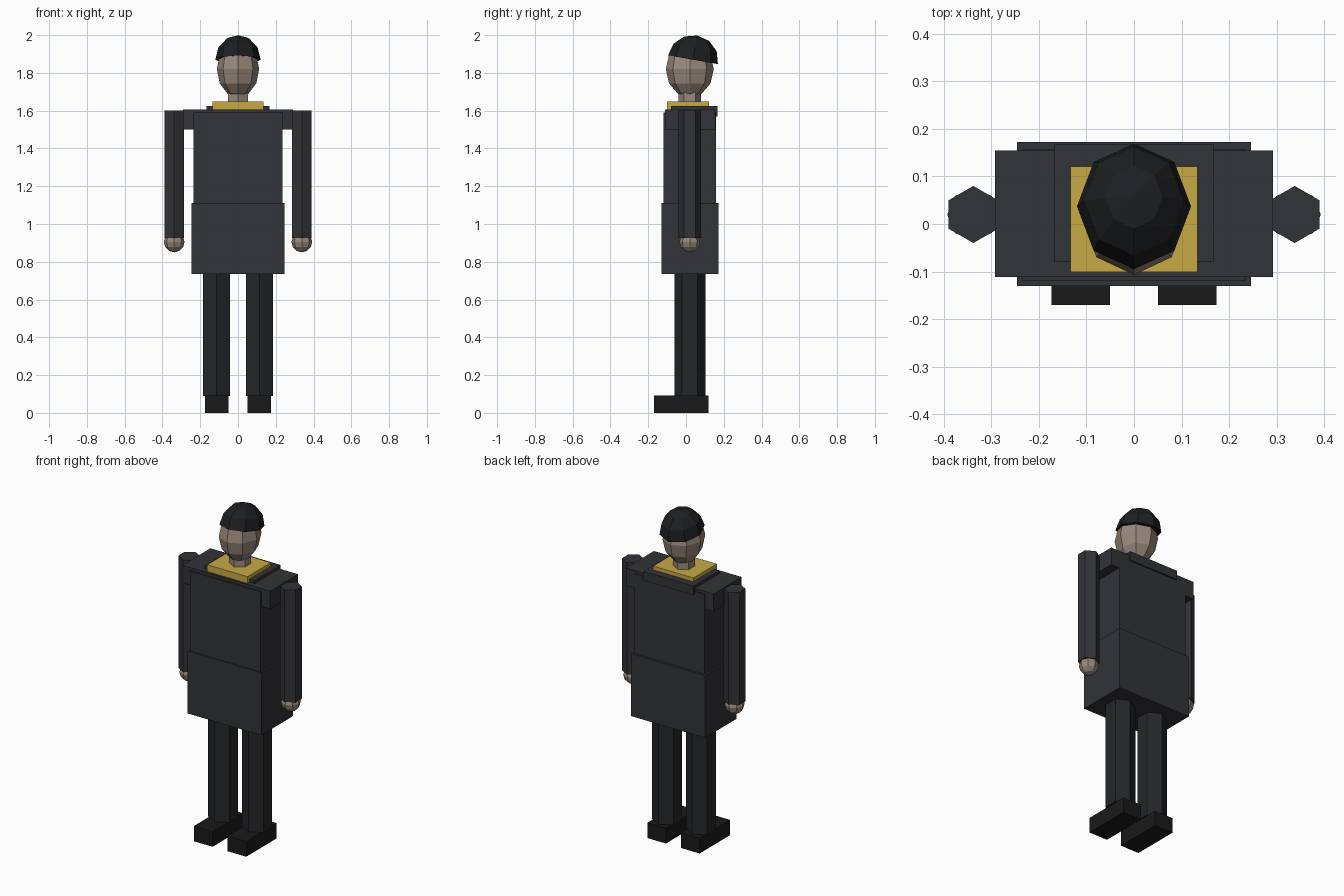
import bpy, bmesh, math
from mathutils import Matrix

if "Cube" in bpy.data.objects:
    bpy.data.objects.remove(bpy.data.objects["Cube"])


def material(name, r, g, b):
    m = bpy.data.materials.new(name)
    m.diffuse_color = (r, g, b, 1)
    m.use_nodes = True
    m.node_tree.nodes["Principled BSDF"].inputs["Base Color"].default_value = m.diffuse_color
    return m


COAT = material("coat_cloth", 0.032, 0.033, 0.038)
TROUSER = material("trouser_cloth", 0.018, 0.019, 0.021)
LEATHER = material("leather", 0.010, 0.010, 0.011)
HAIR = material("hair_black", 0.012, 0.013, 0.015)
SKIN = material("skin_tone", 0.32, 0.25, 0.20)
GOLD = material("gold_cloth", 0.58, 0.40, 0.06)


def finish(bm, name, mat):
    bmesh.ops.recalc_face_normals(bm, faces=bm.faces)
    me = bpy.data.meshes.new(name)
    bm.to_mesh(me)
    bm.free()
    me.materials.append(mat)
    ob = bpy.data.objects.new(name, me)
    bpy.context.collection.objects.link(ob)
    return ob


def box(name, x, y, z, mat):
    """Box given as (min, max) along each axis."""
    bm = bmesh.new()
    mid = [(a + b) / 2 for a, b in (x, y, z)]
    size = [b - a for a, b in (x, y, z)]
    bmesh.ops.create_cube(bm, size=1, matrix=Matrix.Translation(mid) @ Matrix.Diagonal((*size, 1)))
    return finish(bm, name, mat)


def hex_post(name, x, y, z, radius, mat):
    """Six-sided post with corners to front and back."""
    bm = bmesh.new()
    m = Matrix.Translation((x, y, (z[0] + z[1]) / 2)) @ Matrix.Rotation(math.pi / 6, 4, 'Z')
    # corner direction is settled by rotating until one corner sits on the y axis
    bmesh.ops.create_cone(bm, cap_ends=True, segments=6, radius1=radius, radius2=radius, depth=z[1] - z[0])
    if any(abs(v.co.y) < 1e-4 for v in bm.verts):
        bmesh.ops.transform(bm, matrix=m, verts=bm.verts)
    else:
        bmesh.ops.translate(bm, vec=m.translation, verts=bm.verts)
    return finish(bm, name, mat)


def ball(name, centre, radii, mat, dome=False, tilt=0.0):
    """Low-poly ellipsoid; a dome keeps only the capped upper half."""
    bm = bmesh.new()
    bmesh.ops.create_uvsphere(bm, u_segments=8, v_segments=6, radius=1)
    if dome:
        low = [v for v in bm.verts if v.co.z < -0.01]
        bmesh.ops.delete(bm, geom=low, context='VERTS')
        bmesh.ops.holes_fill(bm, edges=[e for e in bm.edges if e.is_boundary], sides=0)
    m = Matrix.Translation(centre) @ Matrix.Rotation(tilt, 4, 'X') @ Matrix.Diagonal((*radii, 1))
    bmesh.ops.transform(bm, matrix=m, verts=bm.verts)
    return finish(bm, name, mat)


# Coat body, skirt, shoulder yoke and collar
box("coat_skirt", (-0.246, 0.246), (-0.13, 0.172), (0.735, 1.11), COAT)
box("coat_torso", (-0.235, 0.235), (-0.12, 0.158), (1.10, 1.59), COAT)
box("shoulder_yoke", (-0.292, 0.292), (-0.112, 0.155), (1.50, 1.607), COAT)
box("coat_collar", (-0.167, 0.167), (-0.08, 0.167), (1.57, 1.625), COAT)
box("gold_collar", (-0.134, 0.134), (-0.101, 0.121), (1.59, 1.648), GOLD)

# Limbs
for side, s in (("left", 1), ("right", -1)):
    hex_post(side + "_sleeve", s * 0.338, 0.02, (0.925, 1.60), 0.06, COAT)
    ball(side + "_hand", (s * 0.338, 0.02, 0.905), (0.055, 0.055, 0.055), SKIN)
    hex_post(side + "_leg", s * 0.113, 0.02, (0.09, 0.75), 0.082, TROUSER)
    xs = sorted((s * 0.05, s * 0.174))
    box(side + "_shoe", xs, (-0.17, 0.119), (0, 0.092), LEATHER)

# Head
hex_post("neck", 0, 0.02, (1.60, 1.75), 0.06, SKIN)
ball("head", (0, 0.02, 1.82), (0.112, 0.127, 0.15), SKIN)
ball("hair", (0, 0.037, 1.87), (0.12, 0.134, 0.13), HAIR, dome=True, tilt=math.radians(-10))
